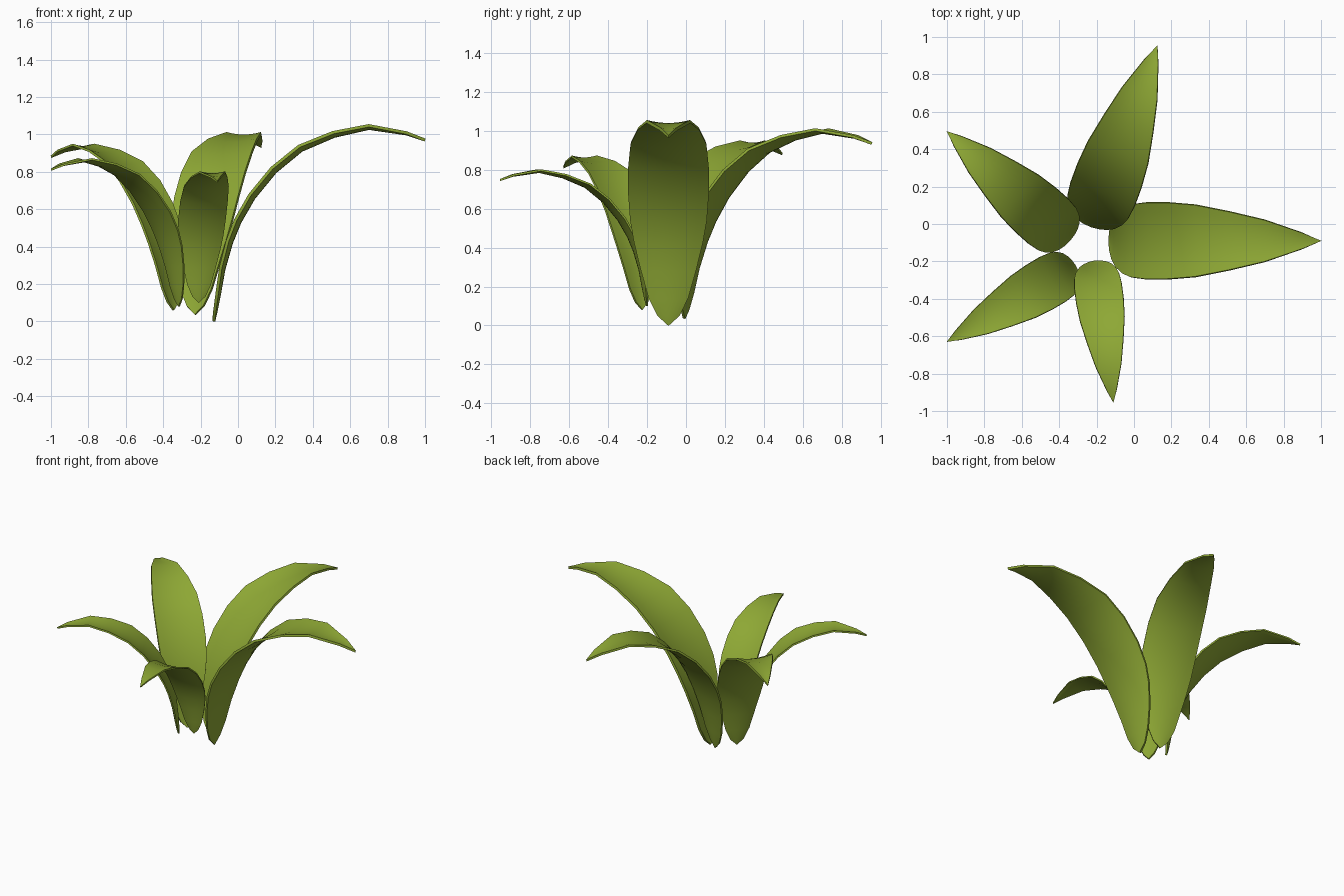
import bpy, bmesh, math
from mathutils import Vector

if "Cube" in bpy.data.objects:
    bpy.data.objects.remove(bpy.data.objects["Cube"])

# one colour for all leaves
green = bpy.data.materials.new("leaf_green")
green.diffuse_color = (0.27, 0.39, 0.035, 1)
green.use_nodes = True
green.node_tree.nodes["Principled BSDF"].inputs["Base Color"].default_value = green.diffuse_color

# leaf midrib: distance out, height, half width (largest leaf)
PROFILE = [(0.0, 0.0, 0.0), (0.012, 0.05, 0.055), (0.03, 0.14, 0.10), (0.055, 0.28, 0.14),
           (0.095, 0.42, 0.175), (0.14, 0.53, 0.195), (0.215, 0.66, 0.205), (0.33, 0.80, 0.205),
           (0.47, 0.915, 0.193), (0.645, 0.99, 0.157), (0.83, 1.032, 0.112),
           (1.03, 1.003, 0.043), (1.13, 0.97, 0.0)]
COLS = 8
CUP = 0.028


def leaf(name, base, tip, rise, wide):
    """Arched, cupped leaf from base (x, y, z) to tip (x, y)."""
    b = Vector(base)
    out = Vector((tip[0] - b.x, tip[1] - b.y, 0))
    su = out.length / 1.13
    out.normalize()
    side = Vector((-out.y, out.x, 0))
    sz = rise / 1.035
    mid = [b + out * u * su + Vector((0, 0, z * sz)) for u, z, _ in PROFILE]
    bm = bmesh.new()
    rows = []
    for i, p in enumerate(mid):
        w = PROFILE[i][2] * wide
        if w == 0:
            rows.append([bm.verts.new(p)])
            continue
        tangent = (mid[i + 1] - mid[i - 1]).normalized()
        inward = tangent.cross(side)
        cup = CUP * wide * (w / (0.205 * wide))
        row = []
        for c in range(COLS + 1):
            s = 2 * c / COLS - 1
            row.append(bm.verts.new(p + side * s * w + inward * cup * s * s))
        rows.append(row)
    for r0, r1 in zip(rows, rows[1:]):
        for c in range(COLS):
            if len(r0) == 1:
                bm.faces.new((r0[0], r1[c], r1[c + 1]))
            elif len(r1) == 1:
                bm.faces.new((r0[c], r1[0], r0[c + 1]))
            else:
                bm.faces.new((r0[c], r1[c], r1[c + 1], r0[c + 1]))
    bmesh.ops.recalc_face_normals(bm, faces=bm.faces)
    me = bpy.data.meshes.new(name)
    bm.to_mesh(me)
    bm.free()
    me.materials.append(green)
    ob = bpy.data.objects.new(name, me)
    bpy.context.collection.objects.link(ob)
    # leaf thickness
    mod = ob.modifiers.new("thickness", 'SOLIDIFY')
    mod.thickness = 0.016 * wide
    mod.offset = 0
    bpy.context.view_layer.objects.active = ob
    ob.select_set(True)
    bpy.ops.object.modifier_apply(modifier=mod.name)
    bpy.ops.object.shade_smooth_by_angle(angle=math.radians(40))
    ob.select_set(False)


leaf("leaf_right", (-0.13, -0.09, 0.0), (1.0, -0.09), 1.035, 1.0)
leaf("leaf_back", (-0.23, -0.01, 0.035), (0.125, 0.955), 0.96, 0.89)
leaf("leaf_back_left", (-0.345, -0.085, 0.06), (-1.0, 0.495), 0.875, 0.78)
leaf("leaf_front_left", (-0.315, -0.225, 0.08), (-1.0, -0.63), 0.78, 0.67)
leaf("leaf_front", (-0.21, -0.2, 0.1), (-0.11, -0.955), 0.69, 0.62)
